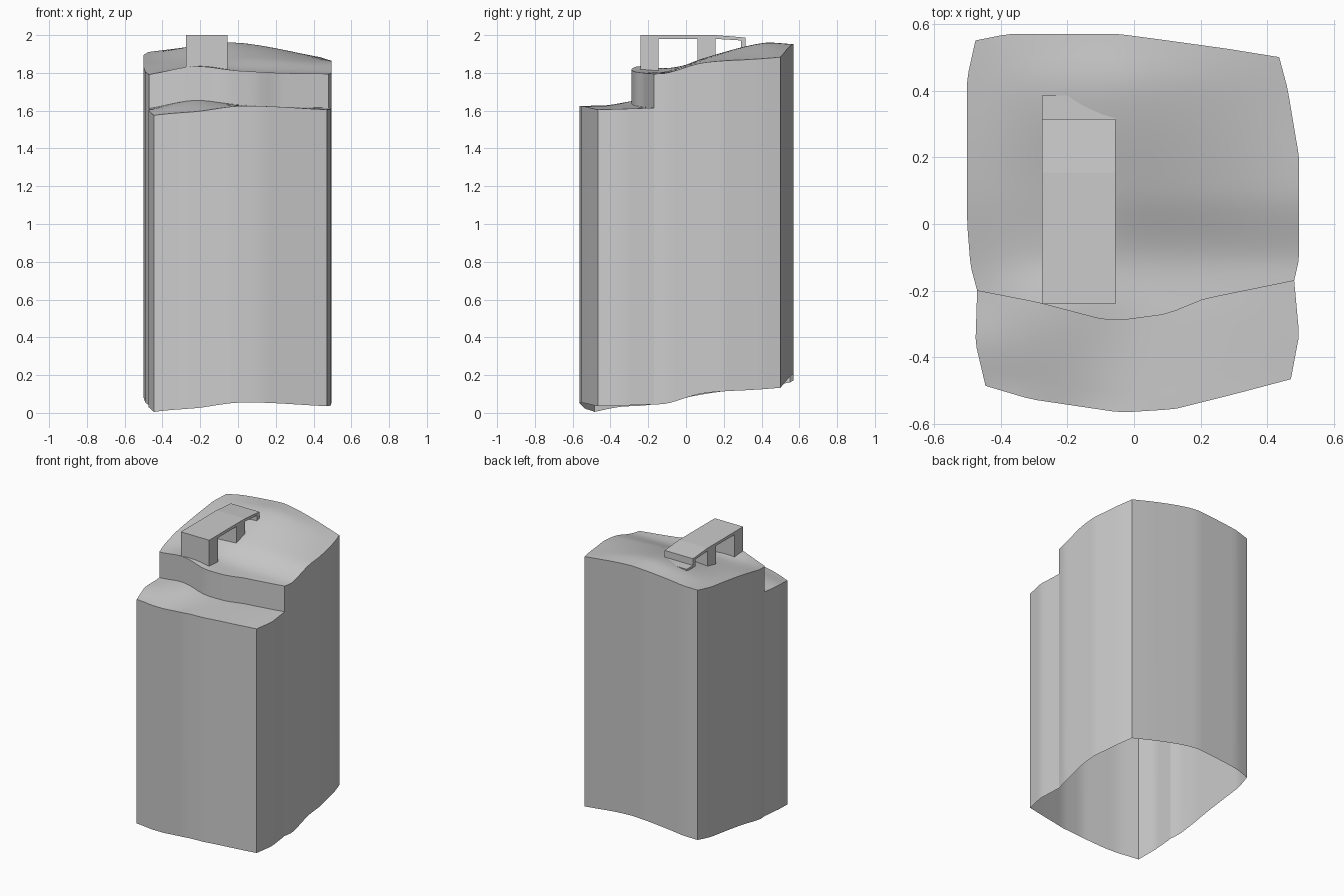
import bpy, bmesh, math

cube = bpy.data.objects.get("Cube")
if cube:
    bpy.data.objects.remove(cube)

STEP, DEPTH = 0.18, 1.57   # ledge height, wall height below the low shelf
COLUMNS = 24

# Outlines in plan: y along x for the front, the ledge and the back
FRONT = [(-.445, -.485), (-.31, -.525), (-.04, -.565), (.12, -.555), (.3, -.51), (.47, -.465)]
LEDGE = [(-.47, -.2), (-.29, -.235), (-.1, -.285), (-.05, -.29), (.1, -.27), (.21, -.225), (.48, -.17)]
BACK = [(-.475, .55), (-.375, .57), (-.05, .57), (.1, .55), (.28, .525), (.435, .5)]

# Side outlines: x along the depth of the shelf and of the upper deck
SHELF_SIDES = ([(0, -.445), (.45, -.475), (1, -.47)], [(0, .47), (.45, .495), (1, .48)])
DECK_SIDES = ([(0, -.47), (.1, -.49), (.27, -.5), (.85, -.5), (1, -.475)],
              [(0, .48), (.1, .495), (.55, .495), (.86, .46), (1, .435)])

# Gently rolling ground: height along y at four stations across x
GROUND = [
    (-.48, [(-.485, 0), (-.355, .03), (-.2, .04), (.1, .1), (.55, .16)]),
    (-.22, [(-.54, .025), (-.25, .085), (-.1, .075), (.1, .115), (.4, .19), (.57, .19)]),
    (.02, [(-.56, .055), (-.28, .06), (-.1, .06), (.1, .13), (.4, .205), (.57, .2)]),
    (.48, [(-.47, .035), (-.17, .045), (-.1, .05), (.1, .105), (.5, .125)]),
]


def linear(points, t):
    for (a, p), (b, q) in zip(points, points[1:]):
        if t <= b:
            return p + (q - p) * max(0, (t - a) / (b - a))
    return points[-1][1]


def smooth(points, t):
    """Cubic interpolation through the points, clamped at both ends."""
    t = min(max(t, points[0][0]), points[-1][0])
    last = len(points) - 1

    def slope(i):
        (a, p), (b, q) = points[max(i - 1, 0)], points[min(i + 1, last)]
        return (q - p) / (b - a)

    for i in range(last):
        (a, p), (b, q) = points[i], points[i + 1]
        if t <= b:
            w, s = b - a, (t - a) / (b - a)
            ease = s * s * (3 - 2 * s)
            bend = s * (1 - s) * w * ((1 - s) * slope(i) - s * slope(i + 1))
            return p + (q - p) * ease + bend


def ground(x, y):
    return smooth([(sx, smooth(profile, y)) for sx, profile in GROUND], x)


def finish(name, bm, material, angle):
    bmesh.ops.recalc_face_normals(bm, faces=bm.faces)
    mesh = bpy.data.meshes.new(name)
    bm.to_mesh(mesh)
    bm.free()
    mesh.materials.append(material)
    obj = bpy.data.objects.new(name, mesh)
    bpy.context.collection.objects.link(obj)
    bpy.ops.object.select_all(action='DESELECT')
    obj.select_set(True)
    bpy.context.view_layer.objects.active = obj
    bpy.ops.object.shade_smooth_by_angle(angle=math.radians(angle))
    return obj


def build_block(material):
    bm = bmesh.new()

    def section(near, far, sides, lift, steps):
        rows = []
        for j in range(steps + 1):
            s = j / steps
            left, right = (linear(side, s) for side in sides)
            row = []
            for i in range(COLUMNS + 1):
                u = i / COLUMNS
                # Follow each outline by its own x span so corners meet exactly
                y0, y1 = (linear(line, line[0][0] + u * (line[-1][0] - line[0][0]))
                          for line in (near, far))
                x, y = left + (right - left) * u, y0 + (y1 - y0) * s
                row.append(bm.verts.new((x, y, ground(x, y) + lift)))
            rows.append(row)
        return rows

    # Shelf, upright ledge and upper deck form one sheet
    rows = section(FRONT, LEDGE, SHELF_SIDES, DEPTH, 10)
    rows += section(LEDGE, BACK, DECK_SIDES, DEPTH + STEP, 24)
    for low, high in zip(rows, rows[1:]):
        for i in range(COLUMNS):
            bm.faces.new((low[i], low[i + 1], high[i + 1], high[i]))

    # Walls drop from the rim to the rolling lower edge, open underneath
    rim = rows[0] + [r[-1] for r in rows[1:]] + rows[-1][-2::-1] + [r[0] for r in rows[-2:0:-1]]
    base = {}
    for v in rim:
        key = (round(v.co.x, 4), round(v.co.y, 4))
        if key not in base:
            base[key] = bm.verts.new((v.co.x, v.co.y, ground(v.co.x, v.co.y)))
    for a, b in zip(rim, rim[1:] + rim[:1]):
        foot_a, foot_b = (base[round(v.co.x, 4), round(v.co.y, 4)] for v in (a, b))
        if foot_a is not foot_b:
            bm.faces.new((b, a, foot_a, foot_b))
    finish("terrain_block", bm, material, 50)


def build_handle(material):
    # Side profile with two legs and a hooked rear tab, extruded across x
    profile = [(-.24, 1.78), (-.24, 2), (.155, 2), (.315, 1.987), (.315, 1.94),
               (.385, 1.94), (.385, 1.925), (.29, 1.925), (.29, 1.972), (.155, 1.98),
               (.155, 1.8), (.06, 1.8), (.06, 1.98), (-.145, 1.98), (-.145, 1.78)]
    bm = bmesh.new()
    face = bm.faces.new([bm.verts.new((-.275, y, z)) for y, z in profile])
    extruded = bmesh.ops.extrude_face_region(bm, geom=[face], use_keep_orig=True)
    moved = [g for g in extruded["geom"] if isinstance(g, bmesh.types.BMVert)]
    bmesh.ops.translate(bm, verts=moved, vec=(.22, 0, 0))
    finish("bridge_handle", bm, material, 3)


grey = bpy.data.materials.new("light_grey")
grey.use_nodes = True
colour = (0.6, 0.6, 0.6, 1)
grey.diffuse_color = colour
grey.node_tree.nodes["Principled BSDF"].inputs["Base Color"].default_value = colour

build_block(grey)
build_handle(grey)
